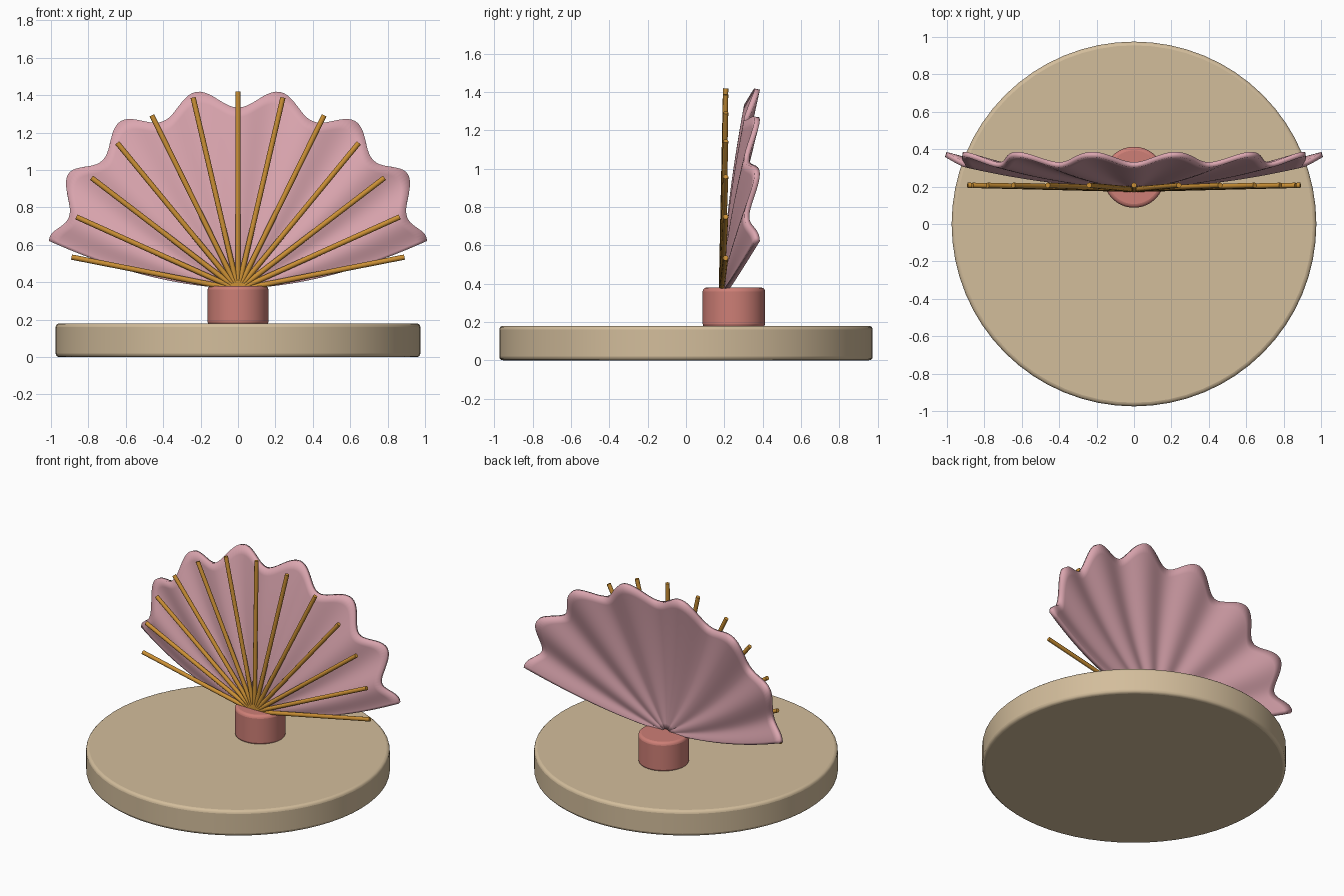
import bpy
import math
from mathutils import Vector

if "Cube" in bpy.data.objects:
    bpy.data.objects.remove(bpy.data.objects["Cube"])


def material(name, rgb):
    m = bpy.data.materials.new(name)
    m.diffuse_color = (*rgb, 1)
    m.use_nodes = True
    m.node_tree.nodes["Principled BSDF"].inputs["Base Color"].default_value = m.diffuse_color
    return m


SAND = material("sand", (0.65, 0.51, 0.33))
CORAL = material("coral", (0.61, 0.21, 0.18))
PINK = material("pink", (0.71, 0.38, 0.43))
GOLD = material("gold", (0.60, 0.28, 0.035))


def finish(name, mat, bevel=0):
    ob = bpy.context.object
    ob.name = name
    ob.data.materials.append(mat)
    if bevel:
        mod = ob.modifiers.new("rounded_rim", "BEVEL")
        mod.width = bevel
        mod.segments = 3
        mod.limit_method = "ANGLE"
        mod.angle_limit = math.radians(40)
    bpy.ops.object.shade_smooth_by_angle(angle=math.radians(40))
    return ob


def disc(name, radius, y, z0, z1, mat):
    bpy.ops.mesh.primitive_cylinder_add(vertices=64, radius=radius, depth=z1 - z0,
                                        location=(0, y, (z0 + z1) / 2))
    return finish(name, mat, 0.02)


def rod(name, a, b, radius, mat):
    a, b = Vector(a), Vector(b)
    bpy.ops.mesh.primitive_cylinder_add(vertices=12, radius=radius, depth=(b - a).length,
                                        location=(a + b) / 2)
    bpy.context.object.rotation_euler = (b - a).to_track_quat("Z", "Y").to_euler()
    return finish(name, mat)


# Round plinth and hub
disc("base", 0.975, 0, 0, 0.18, SAND)
disc("hub", 0.163, 0.25, 0.17, 0.38, CORAL)

# Thirteen ribs fanning out in front of the shell
for i in range(13):
    t = math.radians(13.15 * (i - 6))
    length = 0.87 + 0.19 * math.cos(t)
    rod("rib", (0, 0.185, 0.36),
        (length * math.sin(t), 0.207, 0.36 + length * math.cos(t)), 0.014, GOLD)


# Fluted shell: seven waves over a half turn, cupped back and upward
def shell_point(r, phi):
    wave = -math.cos(14 * phi)
    rr = r * (1 + 0.043 * wave * r)
    cup = 0.235 * rr ** 1.8
    return (rr * math.sin(phi) * 0.965,
            0.208 + 0.58 * cup + 0.017 * wave * r,
            0.368 + 0.78 * rr * math.cos(phi) + cup)


RINGS, STEPS = 20, 140
verts = [shell_point(0.03 + 0.97 * i / RINGS, math.pi * (j / STEPS - 0.5))
         for i in range(RINGS + 1) for j in range(STEPS + 1)]
W = STEPS + 1
faces = [(i * W + j, i * W + j + 1, (i + 1) * W + j + 1, (i + 1) * W + j)
         for i in range(RINGS) for j in range(STEPS)]
mesh = bpy.data.meshes.new("shell")
mesh.from_pydata(verts, [], faces)
shell = bpy.data.objects.new("shell", mesh)
bpy.context.collection.objects.link(shell)
bpy.ops.object.select_all(action="DESELECT")
shell.select_set(True)
bpy.context.view_layer.objects.active = shell
solid = shell.modifiers.new("thickness", "SOLIDIFY")
solid.thickness = 0.028
solid.offset = 0
finish("shell", PINK)
